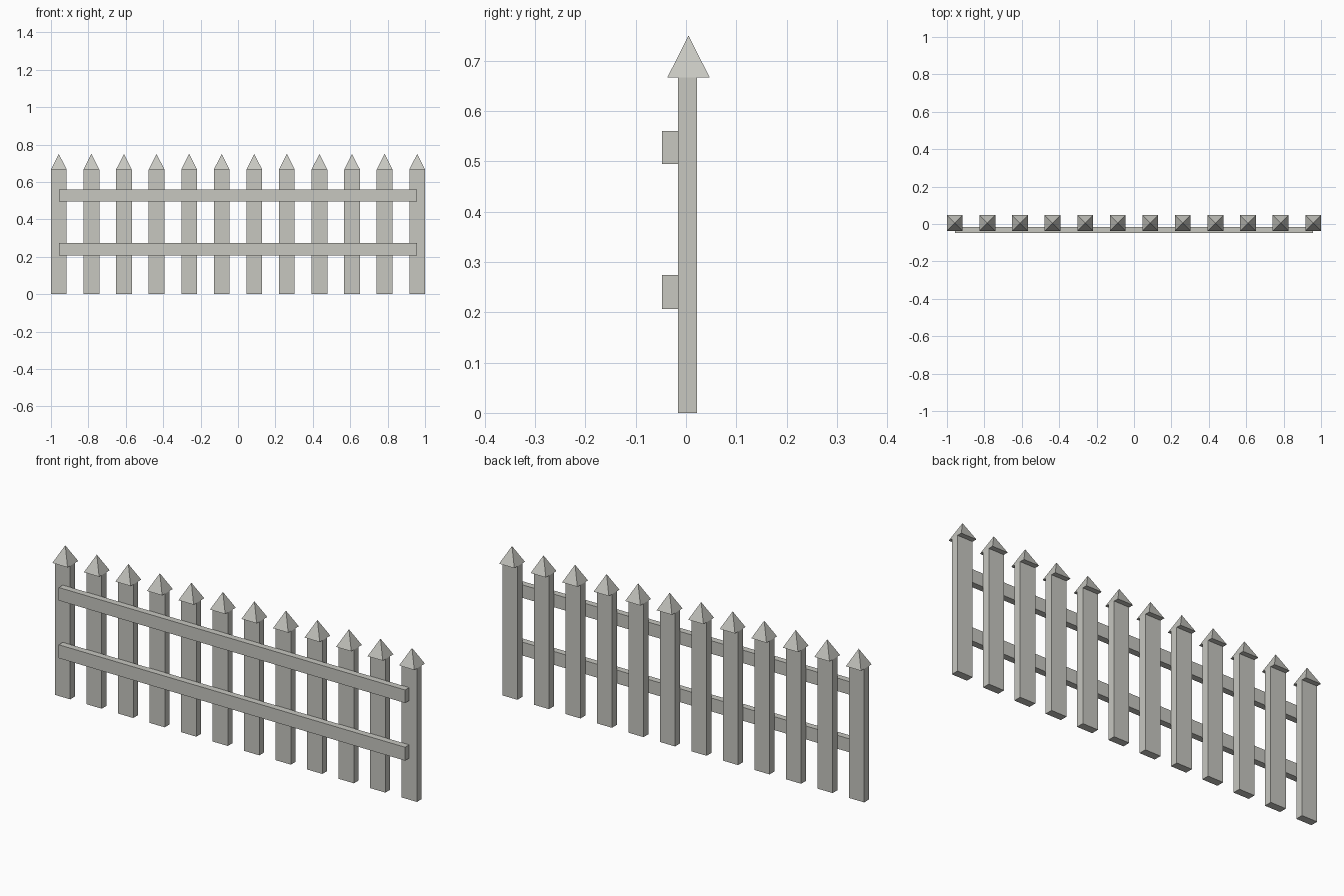
import bpy
import math

if "Cube" in bpy.data.objects:
    bpy.data.objects.remove(bpy.data.objects["Cube"])

wood = bpy.data.materials.new("weathered grey wood")
wood.diffuse_color = (0.57, 0.57, 0.53, 1)
wood.use_nodes = True
wood.node_tree.nodes["Principled BSDF"].inputs["Base Color"].default_value = wood.diffuse_color


def box(name, x, y, z):
    """Box from (min, max) ranges on each axis."""
    bpy.ops.mesh.primitive_cube_add(size=1, location=[(r[0] + r[1]) / 2 for r in (x, y, z)])
    ob = bpy.context.object
    ob.name = name
    ob.scale = [r[1] - r[0] for r in (x, y, z)]
    bpy.ops.object.transform_apply(location=False, rotation=False, scale=True)
    ob.data.materials.append(wood)
    return ob


COUNT, WIDTH = 12, 0.084
CAP_BASE, CAP_TOP, CAP_Y = 0.667, 0.75, 0.005
END = 1 - WIDTH / 2

for i in range(COUNT):
    cx = -END + 2 * END * i / (COUNT - 1)
    # flat upright board
    box(f"picket_{i + 1}", (cx - WIDTH / 2, cx + WIDTH / 2), (-0.016, 0.022), (0, CAP_BASE))
    # four-sided pointed cap
    bpy.ops.mesh.primitive_cone_add(
        vertices=4, radius1=WIDTH / math.sqrt(2), radius2=0, depth=CAP_TOP - CAP_BASE,
        location=(cx, CAP_Y, (CAP_BASE + CAP_TOP) / 2), rotation=(0, 0, math.pi / 4))
    cap = bpy.context.object
    cap.name = f"picket_cap_{i + 1}"
    cap.data.materials.append(wood)

# horizontal rails on the front
for name, z in (("lower_rail", (0.207, 0.274)), ("upper_rail", (0.495, 0.56))):
    box(name, (-0.957, 0.957), (-0.048, -0.016), z)
